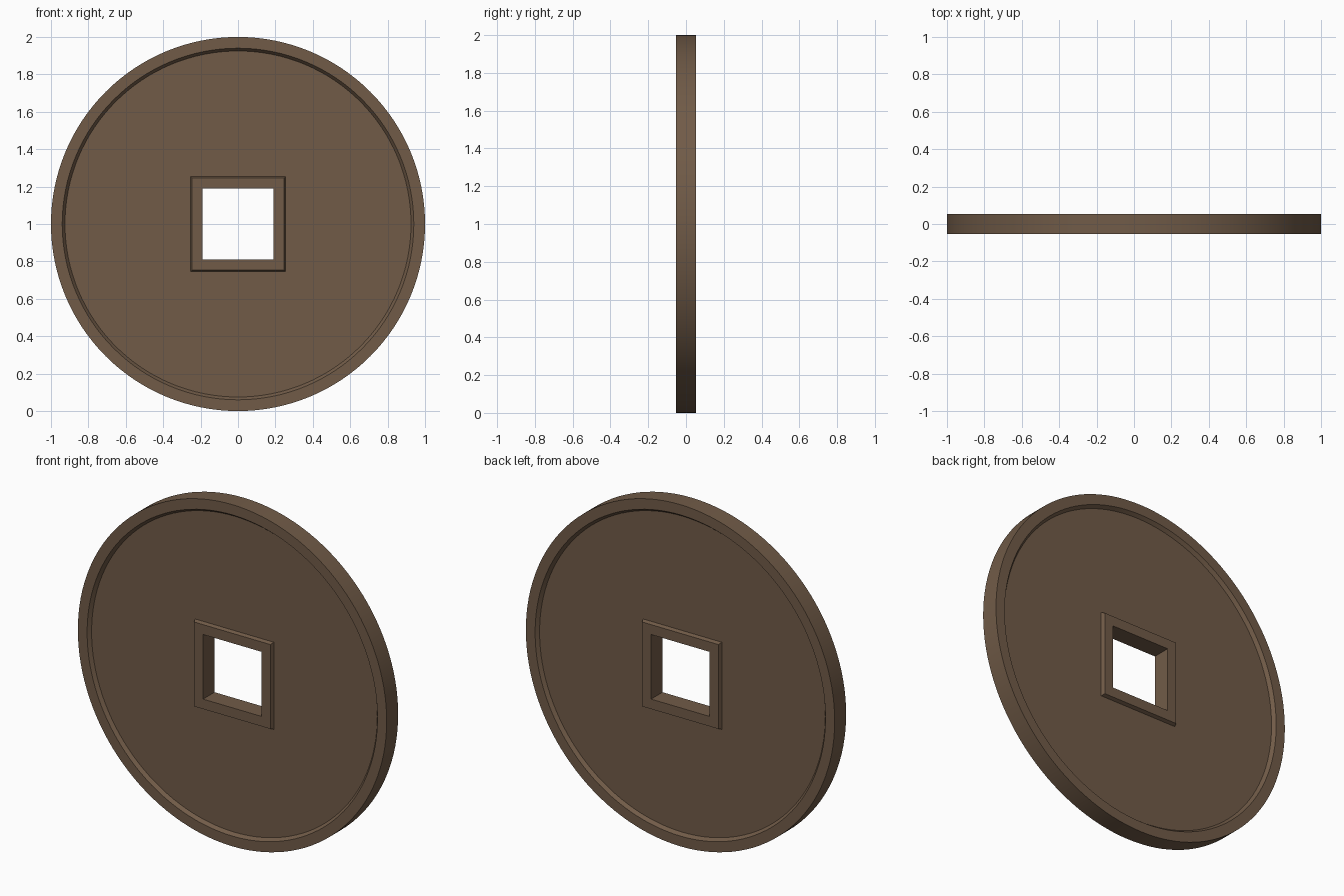
import bpy, bmesh, math

if "Cube" in bpy.data.objects:
    bpy.data.objects.remove(bpy.data.objects["Cube"])

H = 0.053      # half thickness at rim and frame
F = 0.033      # half thickness of the recessed field
CZ = 1.0       # height of the centre
SIDES = 128

bronze = bpy.data.materials.new("dark bronze")
bronze.diffuse_color = (0.165, 0.105, 0.064, 1)
bronze.use_nodes = True
bronze.node_tree.nodes["Principled BSDF"].inputs["Base Color"].default_value = bronze.diffuse_color


def circle(r, a):
    return r * math.cos(a), r * math.sin(a)


def square(r, a):
    k = r / max(abs(math.cos(a)), abs(math.sin(a)))
    return k * math.cos(a), k * math.sin(a)


def sweep(name, profiles, sides):
    """Sweep open profiles of (outline, half width, y) around the y axis."""
    bm = bmesh.new()
    for profile in profiles:
        rings = []
        for outline, r, y in profile:
            ring = []
            for j in range(sides):
                x, z = outline(r, math.tau * (j + 0.5 * (sides == 4)) / sides)
                ring.append(bm.verts.new((x, y, z + CZ)))
            rings.append(ring)
        for a, b in zip(rings, rings[1:]):
            for j in range(sides):
                k = (j + 1) % sides
                bm.faces.new((a[j], b[j], b[k], a[k]))
    mesh = bpy.data.meshes.new(name)
    bm.to_mesh(mesh)
    bm.free()
    mesh.materials.append(bronze)
    obj = bpy.data.objects.new(name, mesh)
    bpy.context.collection.objects.link(obj)
    bpy.ops.object.select_all(action='DESELECT')
    obj.select_set(True)
    bpy.context.view_layer.objects.active = obj
    bpy.ops.object.shade_smooth_by_angle(angle=math.radians(25))
    return obj


# Raised round rim with a sloping inner wall
sweep("outer_rim", [[(circle, r, y) for r, y in (
    (0.925, -F), (0.94, -H), (1, -H), (1, H), (0.94, H), (0.925, F))]], SIDES)

# Recessed flat field on both faces, from the square frame to the rim
sweep("field", [[(square, 0.255, -F), (circle, 0.925, -F)],
                [(circle, 0.925, F), (square, 0.255, F)]], SIDES)

# Raised square frame lining the central hole
sweep("hole_frame", [[(square, r, y) for r, y in (
    (0.255, F), (0.247, H), (0.189, H), (0.189, -H), (0.247, -H), (0.255, -F))]], 4)
